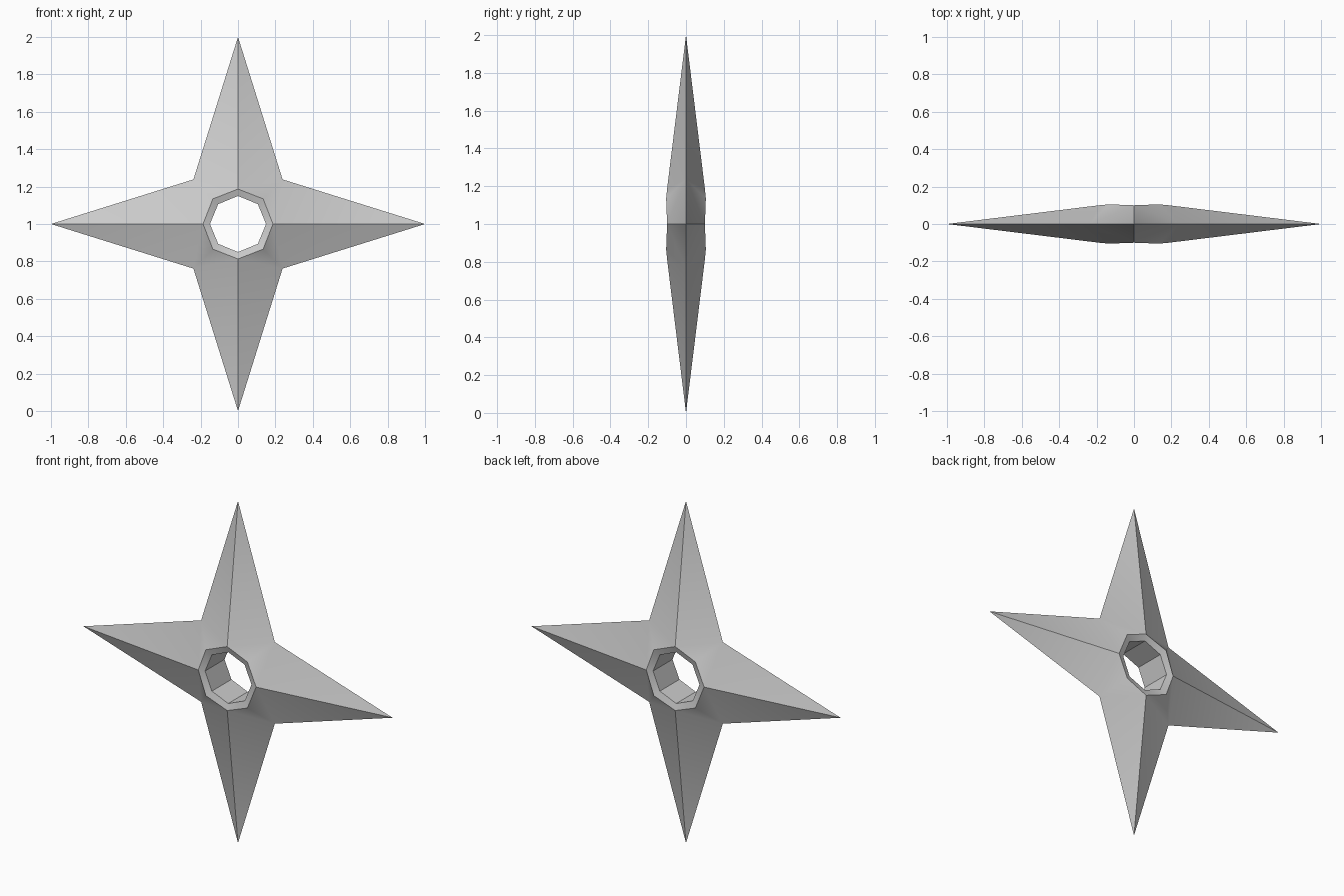
import bpy, bmesh
from math import sin, cos, pi

if "Cube" in bpy.data.objects:
    bpy.data.objects.remove(bpy.data.objects["Cube"])

CENTRE_Z = 1.0
bm = bmesh.new()


def ring(radii, depths):
    """Eight points around the y axis, alternating arm axis / diagonal."""
    return [bm.verts.new((radii[i % 2] * cos(i * pi / 4), depths[i % 2],
                          CENTRE_Z + radii[i % 2] * sin(i * pi / 4))) for i in range(8)]


# Outline: four sharp tips and four notches on the middle plane
outline = ring((1.0, 0.337), (0, 0))
# Raised rim and hole edge on each side
rims = {s: ring((0.187, 0.19), (s * 0.1, s * 0.105)) for s in (-1, 1)}
holes = {s: ring((0.15, 0.15), (s * 0.09, s * 0.09)) for s in (-1, 1)}

for i in range(8):
    j = (i + 1) % 8
    axis, diag = (i, j) if i % 2 == 0 else (j, i)
    for s in (-1, 1):
        rim, hole = rims[s], holes[s]
        # Blade facet, folded towards the notch
        bm.faces.new((outline[axis], rim[axis], outline[diag]))
        bm.faces.new((rim[axis], rim[diag], outline[diag]))
        # Countersunk collar
        bm.faces.new((rim[i], rim[j], hole[j], hole[i]))
    # Hole wall
    bm.faces.new((holes[-1][i], holes[-1][j], holes[1][j], holes[1][i]))

bmesh.ops.recalc_face_normals(bm, faces=bm.faces)
mesh = bpy.data.meshes.new("throwing_star")
bm.to_mesh(mesh)
bm.free()
star = bpy.data.objects.new("throwing_star", mesh)
bpy.context.collection.objects.link(star)

# Soft blend in the notches, crisp blade ridges
for e in mesh.polygons:
    e.use_smooth = False
bpy.context.view_layer.objects.active = star
star.select_set(True)
bpy.ops.object.shade_smooth_by_angle(angle=0.66)
